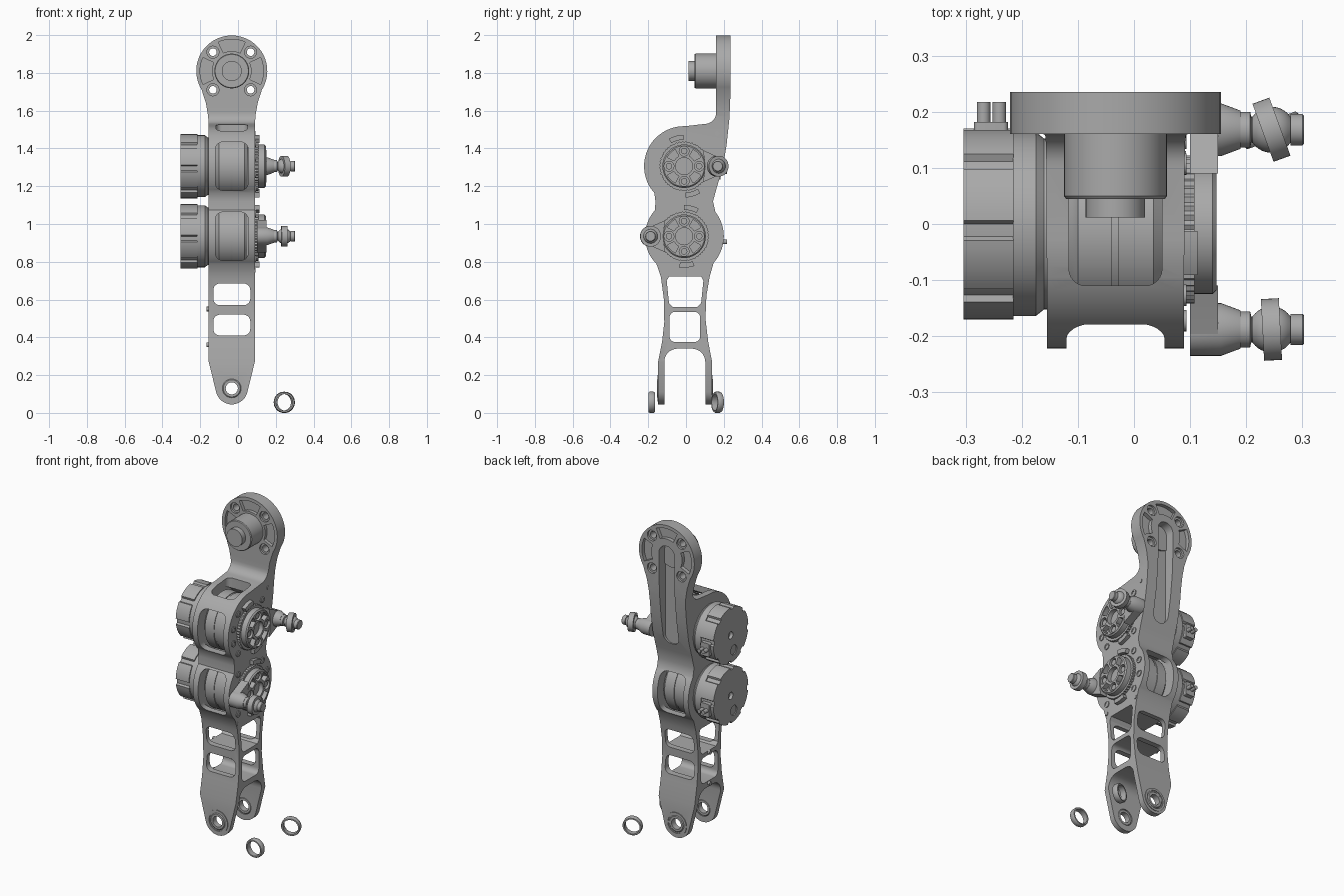
import bpy, bmesh
from math import sin, cos, pi, radians
from mathutils import Matrix, Vector

if "Cube" in bpy.data.objects:
    bpy.data.objects.remove(bpy.data.objects["Cube"])

grey = bpy.data.materials.new("machined grey")
grey.use_nodes = True
grey.diffuse_color = (0.4, 0.4, 0.4, 1)
grey.node_tree.nodes["Principled BSDF"].inputs["Base Color"].default_value = (0.4, 0.4, 0.4, 1)

CX, CY = -0.033, -0.01           # centre lines of the link and of the motors
UPPER, LOWER, EYE = 1.306, 0.935, 1.81


def finish(name, bm):
    bmesh.ops.recalc_face_normals(bm, faces=bm.faces)
    me = bpy.data.meshes.new(name)
    bm.to_mesh(me)
    bm.free()
    me.materials.append(grey)
    ob = bpy.data.objects.new(name, me)
    bpy.context.collection.objects.link(ob)
    smooth(ob)
    return ob


def smooth(ob):
    ob.data.shade_smooth()
    ob.data.set_sharp_from_angle(angle=radians(32))


def place(axis, t, u, v):
    return {"x": (t, u, v), "y": (u, t, v), "z": (u, v, t)}[axis]


def extrude(name, pts, axis, a, b):
    """Prism of a flat outline, from a to b along the axis."""
    bm = bmesh.new()
    lo, hi = [[bm.verts.new(place(axis, t, *p)) for p in pts] for t in (a, b)]
    bm.faces.new(lo)
    bm.faces.new(hi)
    for i in range(len(pts)):
        j = (i + 1) % len(pts)
        bm.faces.new((lo[i], lo[j], hi[j], hi[i]))
    return finish(name, bm)


def lathe(name, profile, axis, u, v, n=40, closed=False, turn=0):
    """Revolve (position, radius) pairs about an axis line through u, v."""
    bm = bmesh.new()
    rings = [[bm.verts.new(place(axis, t, r * cos(2*pi*k/n), r * sin(2*pi*k/n)))
              for k in range(n)] for t, r in profile]
    pairs = list(zip(rings, rings[1:])) + ([(rings[-1], rings[0])] if closed else [])
    for p, q in pairs:
        for k in range(n):
            m = (k + 1) % n
            bm.faces.new((p[k], p[m], q[m], q[k]))
    if not closed:
        bm.faces.new(rings[0])
        bm.faces.new(rings[-1])
    mid = sum(t for t, r in profile) / len(profile)
    c = Vector(place(axis, mid, 0, 0))
    spin = Matrix.Translation(c) @ Matrix.Rotation(turn, 4, "Z") @ Matrix.Translation(-c)
    bm.transform(Matrix.Translation(place(axis, 0, u, v)) @ spin)
    return finish(name, bm)


def arc(u, v, r, a, b, n=20):
    return [(u + r * cos(radians(a + (b - a) * k / n)),
             v + r * sin(radians(a + (b - a) * k / n))) for k in range(n + 1)]


def circle(u, v, r, n=32):
    return arc(u, v, r, 0, 360, n)[:-1]


def rounded(u0, u1, v0, v1, r):
    return (arc(u1 - r, v1 - r, r, 0, 90, 6) + arc(u0 + r, v1 - r, r, 90, 180, 6)
            + arc(u0 + r, v0 + r, r, 180, 270, 6) + arc(u1 - r, v0 + r, r, 270, 360, 6))


def sector(u, v, r0, r1, mid, half):
    return arc(u, v, r1, mid - half, mid + half, 10) + arc(u, v, r0, mid + half, mid - half, 10)


def cut(ob, tool, mode="DIFFERENCE"):
    mod = ob.modifiers.new("cut", "BOOLEAN")
    mod.operation, mod.solver, mod.object = mode, "EXACT", tool
    deps = bpy.context.evaluated_depsgraph_get()
    me = bpy.data.meshes.new_from_object(ob.evaluated_get(deps))
    ob.modifiers.clear()
    ob.data = me
    bpy.data.objects.remove(tool)
    smooth(ob)


def carve(ob, pts, axis, a, b):
    cut(ob, extrude("cutter", pts, axis, a, b))


# Link body: side outline crossed with front outline
side = ([(0.138, 0.04), (0.138, 0.27), (0.117, 0.38), (0.103, 0.5), (0.108, 0.62), (0.125, 0.72)]
        + arc(CY, LOWER, 0.21, -42, 38)
        + [(0.143, 1.12), (0.165, 1.2), (0.195, 1.3), (0.215, 1.42), (0.23, 1.56), (0.235, 1.68),
           (0.235, 2.02), (0.16, 2.02), (0.16, 1.62)]
        + arc(0.1, 1.59, 0.06, 0, -90, 8)
        + arc(CY, UPPER, 0.212, 88, 222)
        + [(-0.162, 1.12)] + arc(CY, LOWER, 0.207, 138, 225)
        + [(-0.133, 0.72), (-0.117, 0.6), (-0.115, 0.48), (-0.126, 0.38), (-0.148, 0.27), (-0.148, 0.04),
           (-0.115, 0.04)]
        + arc(-0.045, 0.27, 0.07, 180, 90, 8) + arc(0.032, 0.27, 0.07, 90, 0, 8) + [(0.102, 0.04)])
body = extrude("link_body", side, "x", -0.3, 0.3)
right_half = [(0.122, 0.27), (0.122, 1.5), (0.125, 1.57), (0.137, 1.64)]
front = ([(CX + w, z) for w, z in right_half] + arc(CX, EYE, 0.188, -32, 212, 48)
         + [(CX - w, z) for w, z in reversed(right_half)] + arc(CX, 0.13, 0.085, 192, 348))
cut(body, extrude("cutter", front, "y", -0.4, 0.4), "INTERSECT")

# Lightening windows in the lower leg
for z0, z1 in ((0.41, 0.52), (0.57, 0.685)):
    carve(body, rounded(CX - 0.098, CX + 0.098, z0, z1, 0.035), "y", -0.4, 0.4)
carve(body, rounded(-0.087, 0.075, 0.375, 0.535, 0.03), "x", -0.4, 0.4)
carve(body, [(-0.07, 0.56), (0.06, 0.56), (0.08, 0.58), (0.092, 0.7), (0.08, 0.722),
             (-0.09, 0.722), (-0.102, 0.7), (-0.09, 0.58)], "x", -0.4, 0.4)

# Motor bays and their windows
for z in (UPPER, LOWER):
    carve(body, circle(CY, z, 0.178, 48), "x", -0.12, 0.055)
    carve(body, rounded(CX - 0.087, CX + 0.087, z - 0.128, z + 0.128, 0.04), "y", -0.4, 0)
carve(body, rounded(CX - 0.087, CX + 0.087, LOWER - 0.128, LOWER + 0.128, 0.04), "y", 0, 0.4)
carve(body, rounded(CX - 0.083, CX + 0.083, -0.11, 0.07, 0.03), "z", 1.35, 1.58)

# Eye plate: back channel, pockets and bolt holes
carve(body, rounded(CX - 0.052, CX + 0.052, 1.25, 1.87, 0.05), "y", 0.172, 0.4)
for a in (0, 90, 180):
    for y0, y1 in ((0.1, 0.18), (0.212, 0.3)):
        carve(body, sector(CX, EYE, 0.105, 0.168, a, 25), "y", y0, y1)
for a in (45, 135, 225, 315):
    u, v = CX + 0.141 * cos(radians(a)), EYE + 0.141 * sin(radians(a))
    carve(body, circle(u, v, 0.02, 20), "y", 0, 0.4)
    for y0, y1 in ((0.1, 0.172), (0.222, 0.3)):
        carve(body, circle(u, v, 0.032, 20), "y", y0, y1)
lathe("eye_boss", [(0.18, 0.092), (0.05, 0.092), (0.045, 0.088), (0.045, 0.053), (0.012, 0.053)],
      "y", CX, EYE)

# Foot bearings
carve(body, circle(CX, 0.13, 0.05), "y", -0.4, 0.4)
for y0, y1 in ((-0.152, -0.118), (0.105, 0.142)):
    lathe("foot_bearing", [(y0, 0.032), (y0, 0.045), (y0 + 0.006, 0.052), (y1 - 0.006, 0.052),
                           (y1, 0.045), (y1, 0.032)], "y", CX, 0.13, closed=True)
    edge = y0 if y0 < 0 else y1
    lathe("foot_washer", [(edge - 0.002, 0.056), (edge - 0.002, 0.07), (edge + 0.002, 0.07),
                          (edge + 0.002, 0.056)], "y", CX, 0.13, closed=True)


def actuator(tag, z, way, tilt, arcs):
    """Motor, hub, crank and ball joint; way is the crank direction along y."""
    # Motor case with notched rim
    rim = []
    for k in range(8):
        a = 45 * k + 10
        rim += arc(0, z, 0.17, a, a + 33, 8) + arc(0, z, 0.158, a + 35, a + 43, 2)
    case = extrude(tag + "_motor_case", rim, "x", -0.304, -0.215)
    carve(case, circle(0, z, 0.022, 20), "x", -0.4, -0.285)
    carve(case, circle(-0.03, z - 0.1, 0.03, 20), "x", -0.4, -0.298)
    lathe(tag + "_motor_flange", [(-0.216, 0.164), (-0.175, 0.164), (-0.16, 0.152), (-0.15, 0.152)],
          "x", 0, z, 48)
    lathe(tag + "_motor_core", [(-0.15, 0.12), (-0.11, 0.15), (-0.1, 0.168), (-0.04, 0.168), (-0.04, 0.164),
                                (-0.028, 0.164), (-0.028, 0.168), (0.035, 0.168), (0.05, 0.155)],
          "x", CY, z, 48)
    # Cable socket at the back of the case
    extrude(tag + "_socket", rounded(-0.285, -0.225, z - 0.07, z + 0.01, 0.008), "y", 0.14, 0.182)
    for x in (-0.268, -0.24):
        lathe(tag + "_socket_pin", [(0.17, 0.012), (0.217, 0.012)], "y", x, z - 0.03, 16)
    # Output hub
    teeth = [(CY + r * cos(2*pi*k/96), z + r * sin(2*pi*k/96))
             for k, r in enumerate([0.127, 0.132] * 48)]
    extrude(tag + "_hub_gear", teeth, "x", 0.08, 0.108)
    hub = lathe(tag + "_hub", [(0.09, 0.115), (0.14, 0.115), (0.147, 0.108)], "x", CY, z, 48)
    carve(hub, circle(CY, z, 0.045), "x", 0.12, 0.3)
    for k in range(8):
        a = pi * k / 4
        u, v = CY + 0.08 * cos(a), z + 0.08 * sin(a)
        if k % 2:
            carve(hub, sector(CY, z, 0.06, 0.1, 45 * k, 17), "x", 0.118, 0.3)
        else:
            carve(hub, circle(u, v, 0.026, 20), "x", 0.125, 0.3)
            lathe(tag + "_hub_bolt", [(0.12, 0.017), (0.14, 0.017)], "x", u, v, 16)
    # Crank arm
    tip = CY + way * 0.178
    arm = [(CY + way * 0.1, z - 0.085)] + [(tip + way * (p - tip), q)
                                           for p, q in arc(tip, z, 0.046, -75, 75)]
    arm += [(CY + way * 0.1, z + 0.085), (CY + way * 0.112, z)]
    extrude(tag + "_crank", arm, "x", 0.1, 0.15)
    lathe(tag + "_crank_tip", [(0.1, 0.047), (0.155, 0.047), (0.19, 0.034)], "x", tip, z)
    # Ball joint and its race
    ball = [(0.245 - 0.041 * cos(radians(a)), 0.041 * sin(radians(a))) for a in range(35, 146, 10)]
    lathe(tag + "_ball_stud", [(0.185, 0.032), (0.207, 0.032), (0.209, 0.023)] + ball
          + [(0.279, 0.02), (0.279, 0.028), (0.3, 0.028), (0.303, 0.025)], "x", tip, z, 32)
    lathe(tag + "_ball_race", [(0.229, 0.037), (0.229, 0.055), (0.261, 0.055), (0.261, 0.037)],
          "x", tip, z, closed=True, turn=radians(tilt))
    # Stop blocks and case screws on the side plate
    for a in arcs:
        extrude(tag + "_stop", sector(CY, z, 0.14, 0.166, a, 14), "x", 0.085, 0.113)
    for a in (-46, 46, 134, 226, 165 if way > 0 else 15, 195 if way > 0 else -15):
        lathe(tag + "_screw", [(0.085, 0.019), (0.094, 0.019), (0.094, 0.011), (0.091, 0.011)], "x",
              CY + 0.168 * cos(radians(a)), z + 0.168 * sin(radians(a)), 20)


actuator("upper", UPPER, 1, 20, (105, -73))
actuator("lower", LOWER, -1, 3, (76, -85))

# Small plate screws
for y, z in ((0.165, 1.48), (-0.13, 0.755), (0.118, 0.755)):
    lathe("plate_screw", [(0.085, 0.012), (0.093, 0.012)], "x", y, z, 16)
for z in (0.36, 0.55):
    lathe("side_screw", [(-0.168, 0.012), (-0.15, 0.012)], "x", 0, z, 16)

# Loose spacer rings on the floor
for y, turn in ((-0.182, 0), (0.167, 20)):
    lathe("spacer_ring", [(y - 0.017, 0.044), (y - 0.017, 0.052), (y - 0.01, 0.056), (y + 0.01, 0.056),
                          (y + 0.017, 0.052), (y + 0.017, 0.044)], "y", 0.245, 0.056,
          closed=True, turn=radians(turn))
